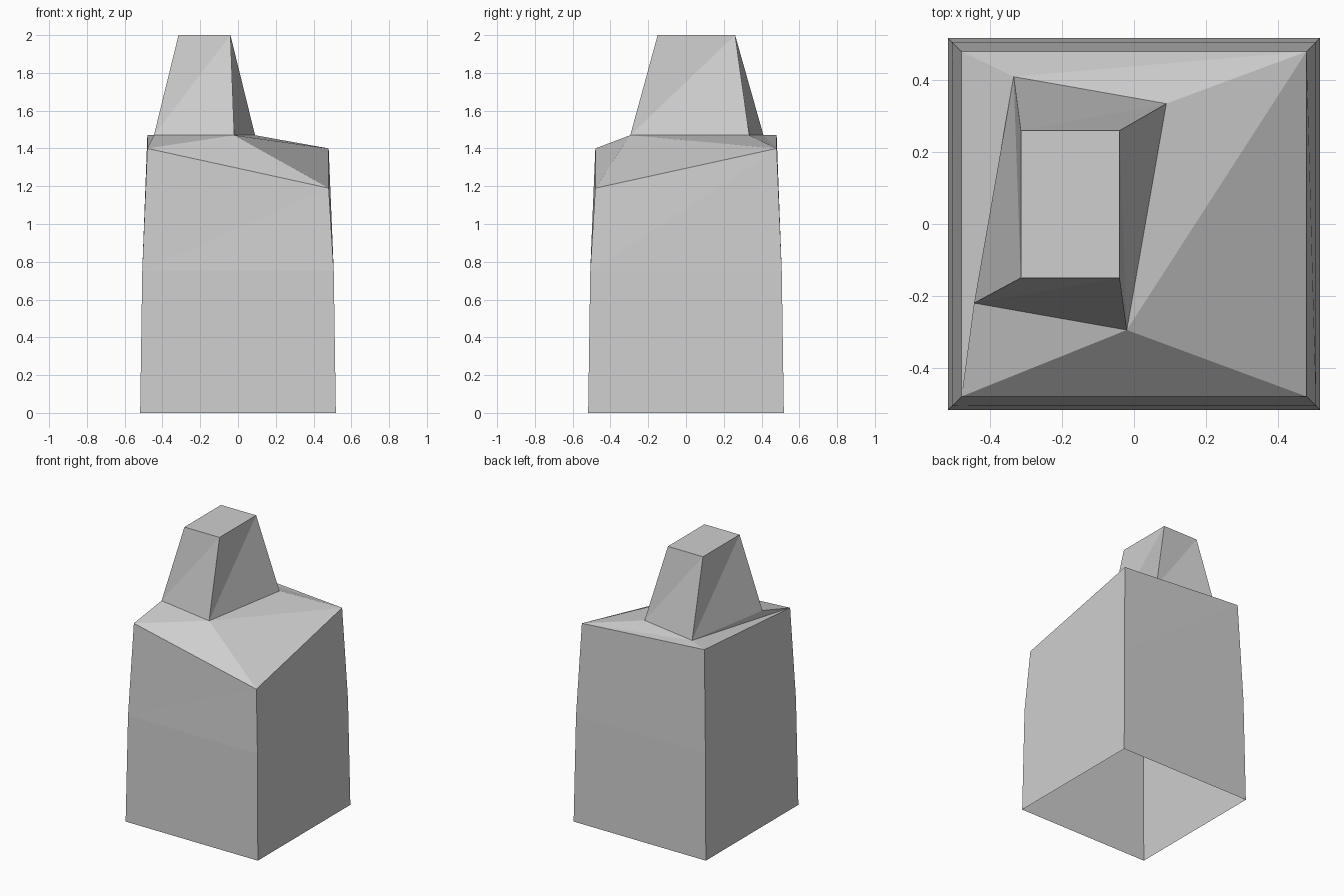
import bpy
import bmesh

cube = bpy.data.objects.get("Cube")
if cube:
    bpy.data.objects.remove(cube, do_unlink=True)

# One plain grey for everything
grey = bpy.data.materials.new("plain_grey")
grey.use_nodes = True
colour = (0.62, 0.62, 0.62, 1)
grey.diffuse_color = colour
grey.node_tree.nodes["Principled BSDF"].inputs["Base Color"].default_value = colour


def square(half, heights):
    """Counter-clockwise ring of corners, starting at the front right."""
    signs = [(-1, -1), (1, -1), (1, 1), (-1, 1)]
    return [(sx * half, sy * half, z) for (sx, sy), z in zip(signs, heights)]


def add_ring(bm, points):
    return [bm.verts.new(p) for p in points]


def bridge(bm, low, high, leaning=(True, True, True, True)):
    """Join two rings with triangle pairs; leaning picks each diagonal."""
    for i, forward in enumerate(leaning):
        j = (i + 1) % 4
        a, b, c, d = low[i], low[j], high[j], high[i]
        pairs = [(a, b, c), (a, c, d)] if forward else [(a, b, d), (b, c, d)]
        for tri in pairs:
            bm.faces.new(tri)


def finish(bm, name):
    mesh = bpy.data.meshes.new(name)
    bm.to_mesh(mesh)
    bm.free()
    mesh.materials.append(grey)
    obj = bpy.data.objects.new(name, mesh)
    bpy.context.collection.objects.link(obj)
    return obj


eaves = square(0.48, [1.4, 1.19, 1.4, 1.47])
collar = [(-0.445, -0.22, 1.47), (-0.02, -0.295, 1.47),
          (0.09, 0.335, 1.47), (-0.335, 0.41, 1.47)]
crown = [(-0.315, -0.15, 2), (-0.04, -0.15, 2),
         (-0.04, 0.26, 2), (-0.315, 0.26, 2)]

# Tapering walls, open underneath
bm = bmesh.new()
rings = [add_ring(bm, p) for p in (square(0.518, [0] * 4), square(0.507, [0.75] * 4), eaves)]
for low, high in zip(rings, rings[1:]):
    bridge(bm, low, high)
finish(bm, "body_walls")

# Crooked sloping roof around the chimney
bm = bmesh.new()
bridge(bm, add_ring(bm, eaves), add_ring(bm, collar), (True, False, True, False))
# The front slope runs from both eaves corners to the near chimney corner
finish(bm, "sloping_roof")

# Twisted tapering chimney with a flat top
bm = bmesh.new()
top = add_ring(bm, crown)
bridge(bm, add_ring(bm, collar), top)
bm.faces.new(top)
finish(bm, "chimney")
